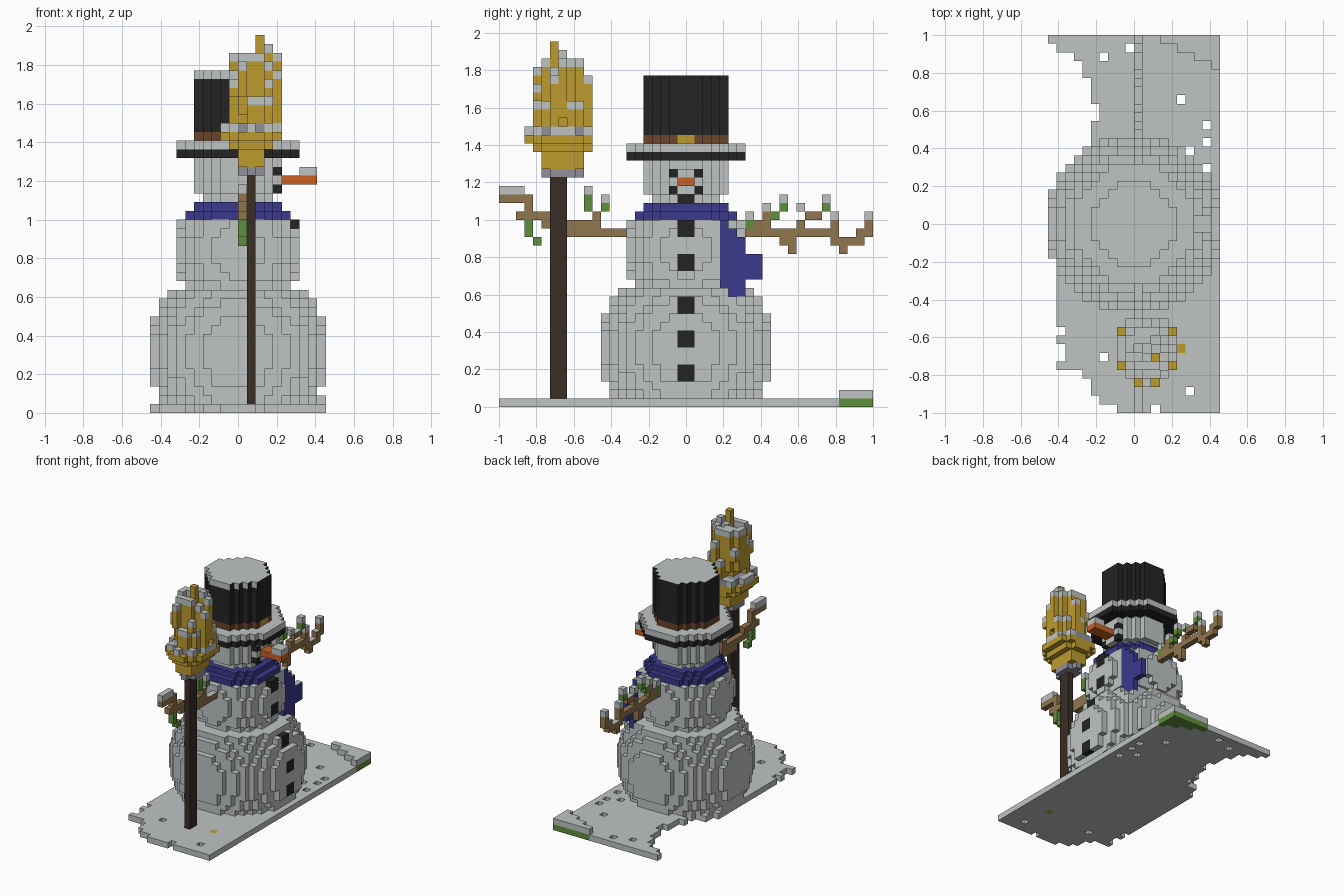
import bpy
import bmesh
import random
from mathutils import Vector

random.seed(4)
UNIT = 1 / 22
cube = bpy.data.objects.get("Cube")
if cube:
    bpy.data.objects.remove(cube, do_unlink=True)

PALETTE = {
    "snow": (0.52, 0.55, 0.545),
    "coal_black": (0.017, 0.017, 0.017),
    "band_brown": (0.147, 0.058, 0.024),
    "straw_gold": (0.51, 0.33, 0.028),
    "binding_grey": (0.28, 0.28, 0.33),
    "twig_brown": (0.28, 0.18, 0.075),
    "handle_brown": (0.042, 0.027, 0.019),
    "leaf_green": (0.114, 0.275, 0.045),
    "scarf_blue": (0.041, 0.041, 0.262),
    "carrot_orange": (0.58, 0.12, 0.017),
}
NAMES = list(PALETTE)
materials = []
for name, rgb in PALETTE.items():
    mat = bpy.data.materials.new(name)
    mat.use_nodes = True
    mat.diffuse_color = (*rgb, 1)
    bsdf = mat.node_tree.nodes["Principled BSDF"]
    bsdf.inputs["Base Color"].default_value = (*rgb, 1)
    bsdf.inputs["Roughness"].default_value = 0.9
    materials.append(mat)

# Every cell of the block grid belongs to one part and has one colour
grid = {}


def put(part, colour, cells):
    for c in cells:
        grid[c] = (part, colour)


def box(x0, x1, y0, y1, z0, z1):
    return [(x, y, z) for x in range(x0, x1) for y in range(y0, y1) for z in range(z0, z1)]


def ball(r2, mid, z0, z1):
    return [c for c in box(-10, 10, -10, 10, z0, z1)
            if (c[0] + .5) ** 2 + (c[1] + .5) ** 2 + (c[2] + .5 - mid) ** 2 <= r2]


def disc(r2, z0, z1, cx=0, cy=0):
    return [(x + cx, y + cy, z) for x, y, z in box(-10, 10, -10, 10, z0, z1)
            if (x + .5) ** 2 + (y + .5) ** 2 <= r2]


# Ground slab with a ragged west edge, given as (rows, west limit) from the back
edge = [(1, -10), (1, -9), (1, -7), (2, -6), (3, -5), (2, -4), (3, -5), (1, -6),
        (1, -5), (1, -6), (2, -8), (16, -9), (1, -8), (1, -9), (2, -8), (1, -9),
        (1, -6), (2, -5), (1, -4), (1, -3)]
y = 21
for rows, west in edge:
    for _ in range(rows):
        put("ground", "snow", box(west, 10, y, y + 1, 0, 1))
        y -= 1
while y >= -22:
    put("ground", "snow", box(-4 if y % 4 else -5, 10, y, y + 1, 0, 1))
    y -= 1
for hx, hy in [(5, 14), (8, 11), (8, 9), (6, 8), (8, 6), (6, -20), (2, -22),
               (-1, 20), (-4, 19), (-4, -16), (-3, -22)]:
    grid.pop((hx, hy, 0), None)
put("ground", "straw_gold", [(5, -15, 0)])

# Grass corner under a snow layer
for row in range(4):
    start = 3 + row * 2
    put("grass_corner", "leaf_green", box(start, 10, 21 - row, 22 - row, 0, 1))
    put("grass_corner", "snow", box(start, 10, 21 - row, 22 - row, 1, 2))

# Body balls and head
put("lower_ball", "snow", ball(106, 7, 1, 14))
put("lower_ball", "snow", ball(106, 6.5, 1, 14))
put("middle_ball", "snow", ball(52, 18.5, 14, 22))
put("head", "snow", disc(18, 22, 25))
put("head", "snow", disc(24, 25, 29))

# Scarf with a tail hanging beside the buttons
put("scarf", "scarf_blue", disc(38, 22, 23))
put("scarf", "scarf_blue", disc(28, 23, 24))
for y0, y1, z0, z1 in [(4, 5, 14, 22), (5, 6, 12, 21), (6, 7, 13, 20), (7, 9, 15, 18)]:
    for x, y, z in box(6, 10, y0, y1, z0, z1):
        if z > 13:
            grid.pop((x, y, z), None)
    put("scarf", "scarf_blue", box(5, 6, y0, y1, z0, z1))

# Coal buttons set into the front of the balls
for z in (3, 7, 11, 16, 20):
    for cell in box(0, 1, -1, 1, z, z + 2):
        x = max(c for c in range(10) if (c, cell[1], cell[2]) in grid)
        if z > 14:
            x = 6
        put("buttons", "coal_black", [(x, cell[1], cell[2])])

# Face
put("eyes", "coal_black", [(4, s, 27) for s in (-2, 1)])
put("mouth", "coal_black", [(4, s, 25) for s in (-2, 1)] + box(3, 4, -1, 1, 24, 25))
put("nose", "carrot_orange", box(5, 9, -1, 1, 26, 27))
put("nose", "snow", box(7, 9, -1, 1, 27, 28))

# Top hat
put("hat_brim", "coal_black", disc(49, 29, 30))
put("hat_brim", "snow", disc(49, 30, 31))
put("hat_band", "band_brown", disc(24, 31, 32))
put("hat_band", "straw_gold", box(4, 5, -1, 1, 31, 32))
put("hat_crown", "coal_black", disc(24, 32, 39))


# Twig arms, one block thick, drawn as runs (y from, y to, z from, z to)
def arm(part, **runs):
    for colour, spans in runs.items():
        for y0, y1, z0, z1 in spans:
            put(part, colour, box(0, 1, y0, y1, z0, z1))


arm("right_arm",
    twig_brown=[(-14, -6, 20, 21), (-17, -10, 21, 22), (-20, -16, 22, 23),
                (-19, -18, 23, 24), (-22, -18, 24, 25), (-11, -10, 22, 23)],
    leaf_green=[(-12, -11, 23, 25), (-10, -9, 23, 24), (-19, -18, 20, 21),
                (-18, -17, 19, 20), (-19, -18, 21, 22)],
    snow=[(-22, -19, 25, 26), (-12, -11, 25, 26), (-10, -9, 24, 25)])
arm("left_arm",
    twig_brown=[(6, 18, 20, 21), (17, 21, 19, 20), (18, 19, 18, 19), (20, 22, 20, 21),
                (21, 22, 21, 22), (11, 13, 19, 20), (12, 13, 18, 19), (8, 10, 21, 22),
                (9, 10, 22, 23), (13, 14, 21, 22), (14, 15, 22, 23), (15, 16, 22, 23),
                (17, 18, 21, 22)],
    leaf_green=[(7, 8, 21, 22), (11, 12, 23, 24), (10, 11, 22, 23), (16, 17, 23, 24)],
    snow=[(21, 22, 22, 23), (7, 8, 22, 23), (9, 10, 23, 24), (11, 12, 24, 25),
          (13, 14, 23, 24), (16, 17, 24, 25), (17, 18, 22, 23)])

# Broom: handle, bound bundle, flared collar and ragged straw
put("broom_handle", "handle_brown", box(1, 2, -16, -14, 1, 27))


def bundle(colour, r2, z0, z1):
    put("broom_straw", colour,
        [c for c in box(-2, 5, -19, -11, z0, z1)
         if (c[0] - 1) ** 2 + (c[1] + 15.5 - 1) ** 2 * .8 <= r2
         or (c[0] - 1) ** 2 + (c[1] + 15.5) ** 2 * .8 <= r2])


bundle("binding_grey", 2.2, 27, 28)
bundle("straw_gold", 3, 28, 30)
bundle("straw_gold", 7, 30, 31)
bundle("straw_gold", 11, 31, 32)
bundle("snow", 10, 32, 33)
bundle("binding_grey", 8, 32, 33)
for x, y, _ in box(-1, 5, -19, -11, 0, 1):
    d = (x - 1.5) ** 2 + (y + 15) ** 2 * .8
    if d <= 4.5:
        low, high = 33, random.randint(39, 42)
    elif d <= 8.5:
        low, high = random.choice([(33, 36), (34, 41), (33, 39)])
    elif d <= 12 and random.random() < .6:
        low, high = 36, random.randint(38, 40)
    else:
        continue
    put("broom_straw", "straw_gold", box(x, x + 1, y, y + 1, low, high - 1))
    put("broom_straw", "snow", [(x, y, high - 1)])
put("broom_straw", "straw_gold", box(2, 3, -16, -15, 38, 43))

# Skin the cells: outer faces only, snow lying on faces open to the sky
DIRS = [Vector(d) * s for d in ((1, 0, 0), (0, 1, 0), (0, 0, 1)) for s in (1, -1)]
tops = {}
for x, y, z in grid:
    tops[x, y] = max(z, tops.get((x, y), 0))


def face_colour(cell, part, colour, n):
    x, y, z = cell
    if n.z > 0 and tops[x, y] == z and colour != "straw_gold":
        return "snow"
    if part == "hat_crown" and n.y < 0 and z == tops[x, y]:
        return "snow"
    return colour


for part in sorted({p for p, _ in grid.values()}):
    bm = bmesh.new()
    corners = {}
    for cell, (owner, colour) in grid.items():
        if owner != part:
            continue
        mid = Vector(cell) + Vector((.5, .5, .5))
        for n in DIRS:
            if tuple(int(a + b) for a, b in zip(cell, n)) in grid:
                continue
            u = Vector((n.y, n.z, n.x))
            w = n.cross(u)
            verts = []
            for a, b in ((-1, -1), (1, -1), (1, 1), (-1, 1)):
                p = tuple(round(k) for k in mid + (n + u * a + w * b) / 2)
                if p not in corners:
                    corners[p] = bm.verts.new(Vector(p) * UNIT)
                verts.append(corners[p])
            face = bm.faces.new(verts)
            face.material_index = NAMES.index(face_colour(cell, part, colour, n))
    mesh = bpy.data.meshes.new(part)
    bm.to_mesh(mesh)
    bm.free()
    for mat in materials:
        mesh.materials.append(mat)
    bpy.context.collection.objects.link(bpy.data.objects.new(part, mesh))
